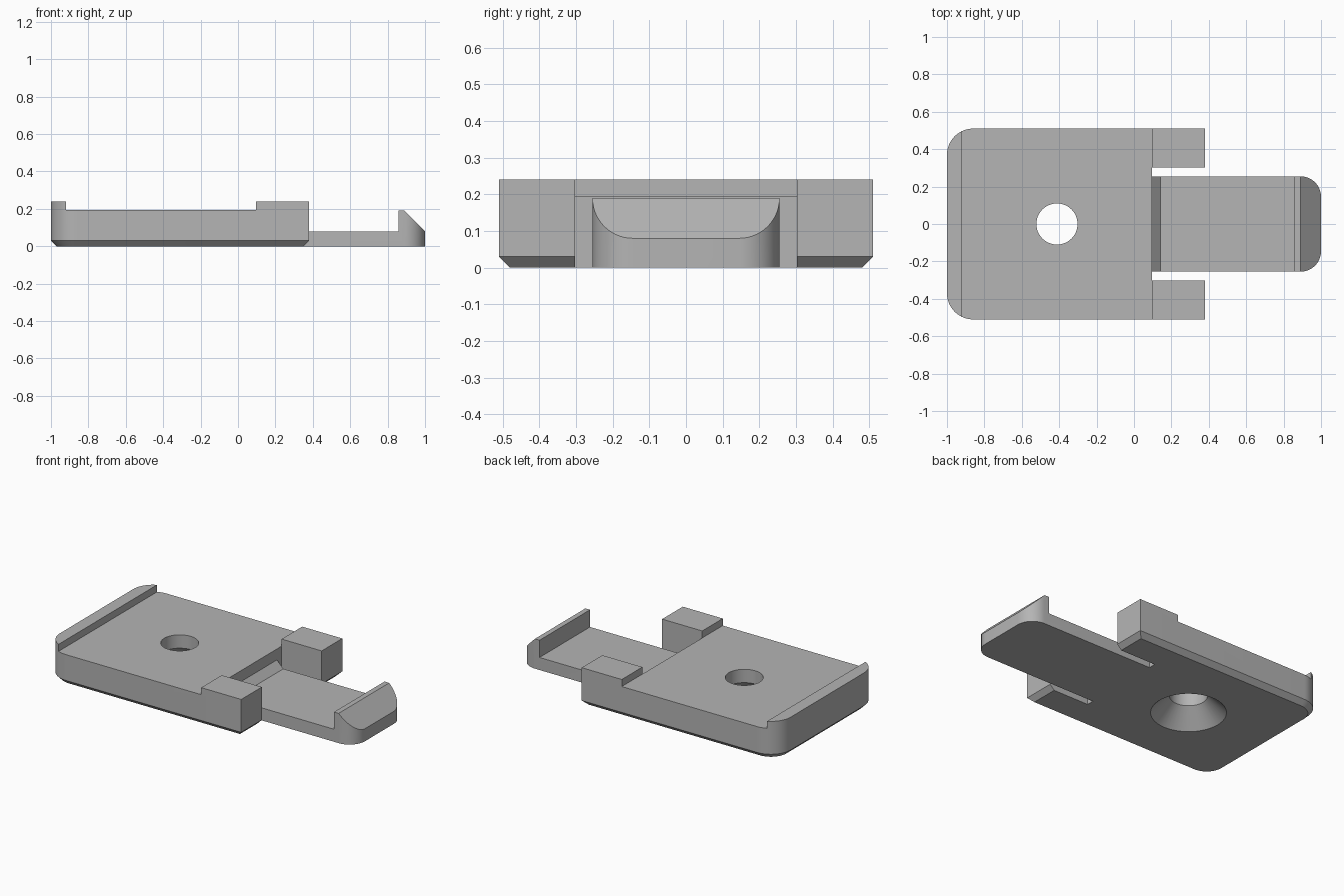
import bpy, bmesh, math

if "Cube" in bpy.data.objects:
    bpy.data.objects.remove(bpy.data.objects["Cube"], do_unlink=True)

GREY = (0.46, 0.46, 0.46, 1)
mat = bpy.data.materials.new("plain grey")
mat.use_nodes = True
mat.diffuse_color = GREY
mat.node_tree.nodes["Principled BSDF"].inputs["Base Color"].default_value = GREY


def loft(name, rings):
    """Closed solid through matching rings of points."""
    bm = bmesh.new()
    loops = [[bm.verts.new(p) for p in ring] for ring in rings]
    n = len(loops[0])
    for a, b in zip(loops, loops[1:]):
        for i in range(n):
            j = (i + 1) % n
            bm.faces.new((a[i], a[j], b[j], b[i]))
    bm.faces.new(loops[0][::-1])
    bm.faces.new(loops[-1])
    bmesh.ops.recalc_face_normals(bm, faces=bm.faces)
    mesh = bpy.data.meshes.new(name)
    bm.to_mesh(mesh)
    bm.free()
    mesh.materials.append(mat)
    obj = bpy.data.objects.new(name, mesh)
    bpy.context.collection.objects.link(obj)
    return obj


def end_rounded(x_round, x_square, half, r, z, steps=14):
    """Rectangle outline with its two corners at x_round filleted."""
    s = 1 if x_round > x_square else -1
    arc = [math.pi / 2 * i / steps for i in range(steps + 1)]
    side = [(x_round - s * r + s * r * math.cos(a), half - r + r * math.sin(a), z) for a in arc]
    side.append((x_square, half, z))
    return side + [(x, -y, z) for x, y, z in reversed(side)]


def box(name, x, y, z):
    return loft(name, [[(x[0], y[0], h), (x[1], y[0], h), (x[1], y[1], h), (x[0], y[1], h)] for h in z])


def circle(r, z, n=48):
    return [(-0.412 + r * math.cos(math.tau * i / n), r * math.sin(math.tau * i / n), z) for i in range(n)]


def combine(obj, tool, operation):
    """Apply a boolean and discard the tool."""
    tool.hide_render = True
    mod = obj.modifiers.new("combine", "BOOLEAN")
    mod.object, mod.operation, mod.solver = tool, operation, "EXACT"
    bpy.context.view_layer.objects.active = obj
    bpy.ops.object.modifier_apply(modifier=mod.name)
    bpy.data.objects.remove(tool, do_unlink=True)


# Main plate with rounded rear corners and a chamfered lower edge
C, STEP = 0.03, 0.097
plate = loft("clip_plate", [
    end_rounded(-1 + C, 0.38 - C, 0.51 - C, 0.14 - C, 0),
    end_rounded(-1, 0.38, 0.51, 0.14, C),
    end_rounded(-1, 0.38, 0.51, 0.14, 0.24)])

# Recessed top, slot between the arms, countersunk screw hole
combine(plate, box("recess_cutter", (-0.92, STEP), (-0.7, 0.7), (0.195, 0.4)), "DIFFERENCE")
combine(plate, box("slot_cutter", (STEP, 0.6), (-0.302, 0.302), (-0.2, 0.4)), "DIFFERENCE")
combine(plate, loft("hole_cutter", [circle(0.24, -0.02), circle(0.11, 0.11), circle(0.11, 0.4)]), "DIFFERENCE")

# Flexible tongue with root ramp and hooked, rounded tip
profile = [(0.05, 0), (1, 0), (1, 0.08), (0.89, 0.19), (0.857, 0.19), (0.857, 0.08),
           (STEP + 0.045, 0.08), (STEP, 0.125), (0.05, 0.125)]
tongue = loft("tongue", [[(x, y, z) for x, z in profile] for y in (-0.255, 0.255)])
combine(tongue, loft("tip_rounder", [end_rounded(1, -0.2, 0.255, 0.11, z) for z in (-0.1, 0.4)]), "INTERSECT")
combine(plate, tongue, "UNION")

# Smooth curved walls, crisp edges
for o in bpy.context.selected_objects:
    o.select_set(False)
plate.select_set(True)
bpy.context.view_layer.objects.active = plate
bpy.ops.object.shade_smooth_by_angle(angle=math.radians(25))
